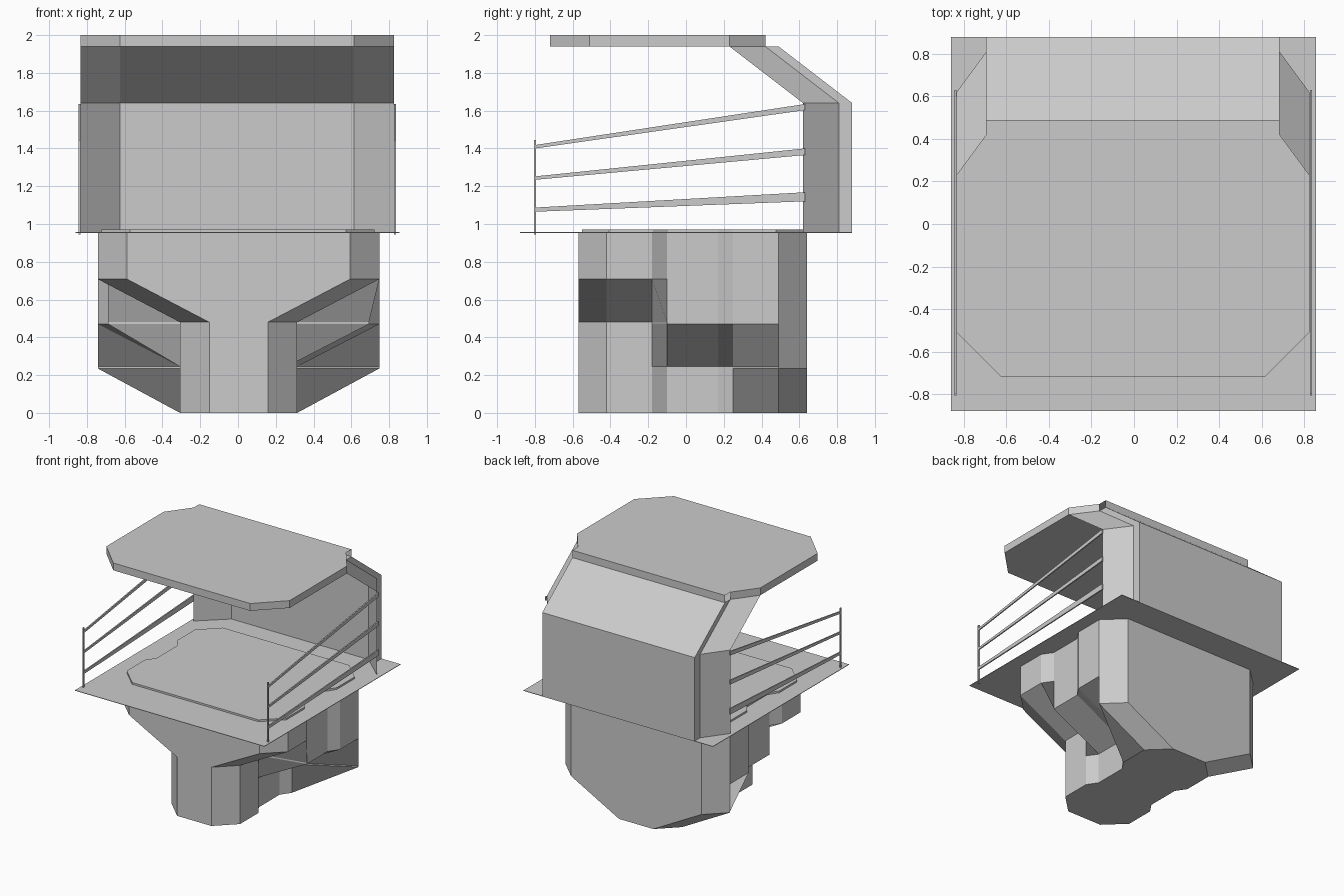
import bpy, bmesh

old = bpy.data.objects.get("Cube")
if old:
    bpy.data.objects.remove(old, do_unlink=True)

grey = bpy.data.materials.new("plain_grey")
grey.use_nodes = True
COLOUR = (0.6, 0.6, 0.6, 1)
grey.diffuse_color = COLOUR
grey.node_tree.nodes["Principled BSDF"].inputs["Base Color"].default_value = COLOUR

DECK = 0.957


def mirrored(half):
    """Close a right-hand half outline (front to back) with its mirror image."""
    return half + [(-x, y) for x, y in reversed(half)]


def loft(name, rings, centre=0.0, open_sides=()):
    """Skin a stack of equal-length rings from bottom to top and cap both ends."""
    bm = bmesh.new()
    rows = [[bm.verts.new((x + centre, y, z)) for x, y, z in ring] for ring in rings]
    n = len(rows[0])
    for low, high in zip(rows, rows[1:]):
        for i in range(n):
            if i not in open_sides:
                j = (i + 1) % n
                bm.faces.new((low[i], low[j], high[j], high[i]))
    bm.faces.new(rows[0][::-1])
    bm.faces.new(rows[-1])
    mesh = bpy.data.meshes.new(name)
    bm.to_mesh(mesh)
    bm.free()
    mesh.materials.append(grey)
    obj = bpy.data.objects.new(name, mesh)
    bpy.context.collection.objects.link(obj)
    return obj


def prism(name, outline, bottom, top, **options):
    return loft(name, [[(x, y, z) for x, y in outline] for z in (bottom, top)], **options)


def rectangle(x0, x1, y0, y1):
    return [(x0, y0), (x1, y0), (x1, y1), (x0, y1)]


# Hull: the notched outline steps inward in three stages, front to back
HULL = [(0.59, -0.57), (0.745, -0.42), (0.745, -0.18), (0.69, -0.10),
        (0.69, 0.17), (0.745, 0.25), (0.745, 0.49), (0.59, 0.64)]


def hull_ring(z, pulled_in):
    ring = [(x - 0.435 if i < pulled_in else x, y) for i, (x, y) in enumerate(HULL)]
    return [(x, y, z) for x, y in mirrored(ring)]


stages = [(0, 8), (0.235, 6), (0.245, 6), (0.47, 3), (0.48, 3), (0.708, 0), (DECK - 0.003, 0)]
loft("hull", [hull_ring(z, count) for z, count in stages], centre=0.003)

# Deck sheet and the raised floor panel that follows the hull outline
prism("deck", rectangle(-0.86, 0.855, -0.88, 0.88), DECK - 0.004, DECK)
floor = [(x * 0.97, (y - 0.035) * 0.97 + 0.035) for x, y in HULL]
prism("floor_panel", mirrored(floor), DECK, 0.972)

# Back wall: wraps round the rear corners, then leans forward to the roof
wall = mirrored([(0.62, 0.81), (0.83, 0.62), (0.69, 0.81), (0.69, 0.88)])
loft("back_wall", [[(x, y + lean, z) for x, y in wall]
                   for z, lean in ((DECK, 0), (1.64, 0), (1.94, -0.39))], centre=-0.005)

# Roof slab, with open slots beside its rear lip
roof = mirrored([(0.62, -0.72), (0.83, -0.51), (0.83, 0.23), (0.69, 0.42), (0.69, 0.49)])
prism("roof", roof, 1.94, 2.0, centre=-0.005, open_sides=(3, 5))

# Railings: one post and three rising bars on each side
RAILS = [((1.065, 1.087), (1.12, 1.168)),
         ((1.234, 1.252), (1.365, 1.40)),
         ((1.40, 1.418), (1.603, 1.635))]
for side, x in (("right", -0.84), ("left", 0.832)):
    x0, x1 = x - 0.005, x + 0.005
    prism(side + "_post", rectangle(x0, x1, -0.806, -0.794), 0.945, 1.445)
    for number, (front, back) in enumerate(RAILS, 1):
        loft(f"{side}_rail_{number}",
             [[(x0, -0.80, f), (x1, -0.80, f), (x1, 0.63, b), (x0, 0.63, b)]
              for f, b in zip(front, back)])
